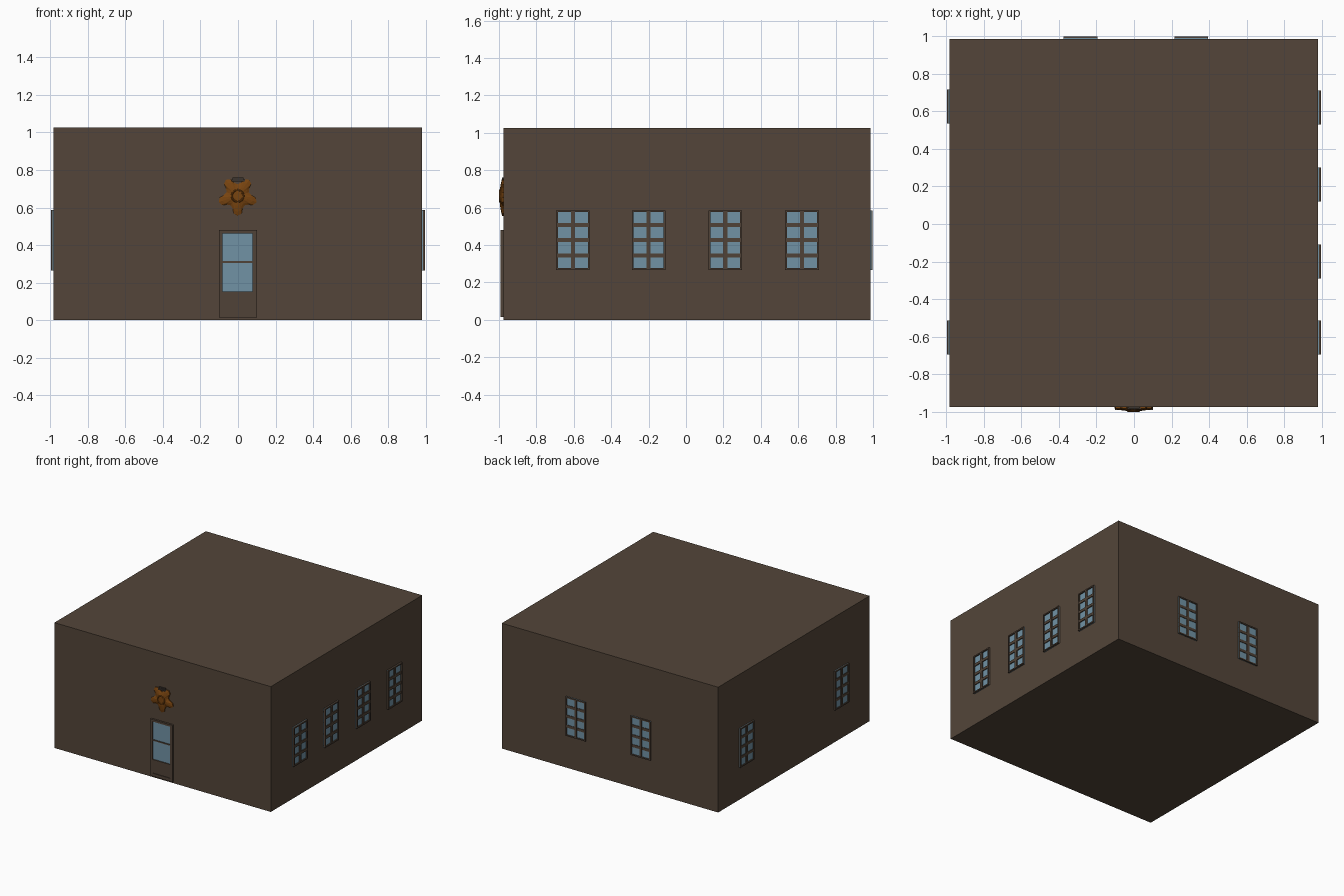
import bpy, bmesh, math
from mathutils import Matrix, Vector

if "Cube" in bpy.data.objects:
    bpy.data.objects.remove(bpy.data.objects["Cube"])


def material(name, rgb):
    m = bpy.data.materials.new(name)
    m.diffuse_color = (*rgb, 1)
    m.use_nodes = True
    m.node_tree.nodes["Principled BSDF"].inputs["Base Color"].default_value = m.diffuse_color
    return m


WALL = material("brown wall", (0.087, 0.060, 0.041))
FRAME = material("dark brown frame", (0.080, 0.055, 0.038))
GLASS = material("blue glass", (0.165, 0.290, 0.375))
BADGE = material("copper brown", (0.190, 0.058, 0.005))
PIN = material("dark grey metal", (0.045, 0.035, 0.028))

X0, X1, Y0, Y1, TOP = -0.982, 0.980, -0.975, 0.986, 1.027


def boxes(name, parts, loc=(0, 0, 0), turn=0):
    """One object made of boxes: (x0, x1, y0, y1, z0, z1, material)."""
    bm = bmesh.new()
    mats = []
    for x0, x1, y0, y1, z0, z1, mat in parts:
        if mat not in mats:
            mats.append(mat)
        size = Matrix.Diagonal((x1 - x0, y1 - y0, z1 - z0, 1))
        mid = Matrix.Translation(((x0 + x1) / 2, (y0 + y1) / 2, (z0 + z1) / 2))
        made = bmesh.ops.create_cube(bm, size=1, matrix=mid @ size)
        for f in {f for v in made["verts"] for f in v.link_faces}:
            f.material_index = mats.index(mat)
    return finish(name, bm, mats, loc, turn)


def finish(name, bm, mats, loc=(0, 0, 0), turn=0):
    bmesh.ops.recalc_face_normals(bm, faces=bm.faces)
    me = bpy.data.meshes.new(name)
    bm.to_mesh(me)
    bm.free()
    for m in mats:
        me.materials.append(m)
    ob = bpy.data.objects.new(name, me)
    ob.location = loc
    ob.rotation_euler.z = math.radians(turn)
    bpy.context.collection.objects.link(ob)
    return ob


# Main block of the building
boxes("building_block", [(X0, X1, Y0, Y1, 0, TOP, WALL)])


# Eight-pane window, facing -y before it is turned
def window(name, loc, turn, depth):
    w, h, edge, bar = 0.09, 0.16, 0.010, 0.022
    parts = [(-w, w, -0.005, 0, -h, h, GLASS)]
    for s in (-1, 1):
        a, b = sorted((s * w, s * (w - edge)))
        parts.append((a, b, -depth, 0, -h, h, FRAME))
        a, b = sorted((s * h, s * (h - edge)))
        parts.append((-w + edge, w - edge, -depth, 0, a, b, FRAME))
    parts.append((-bar / 2, bar / 2, -depth + 0.002, 0, -h + edge, h - edge, FRAME))
    for i in (-1, 0, 1):
        z = i * 0.081
        parts.append((-w + edge, w - edge, -depth + 0.003, 0, z - bar / 2, z + bar / 2, FRAME))
    boxes(name, parts, loc, turn)


Z = 0.426
for i, y in enumerate((-0.605, -0.20, 0.21, 0.62)):
    window(f"right_window_{i + 1}", (X1, y, Z), 90, 0.015)
for i, y in enumerate((-0.605, 0.625)):
    window(f"left_window_{i + 1}", (X0, y, Z), -90, 0.013)
for i, x in enumerate((-0.285, 0.305)):
    window(f"back_window_{i + 1}", (x, Y1, Z), 180, 0.012)

# Door with two-part glass above a sunk lower panel
F = Y0 - 0.016
boxes("front_door", [
    (-0.1, -0.083, F, Y0, 0.015, 0.48, FRAME),
    (0.078, 0.1, F, Y0, 0.015, 0.48, FRAME),
    (-0.083, 0.078, F, Y0, 0.463, 0.48, FRAME),
    (-0.083, 0.078, F, Y0, 0.125, 0.153, FRAME),
    (-0.083, 0.078, F, Y0, 0.015, 0.04, FRAME),
    (-0.083, 0.078, F + 0.005, Y0, 0.04, 0.125, FRAME),
    (-0.083, 0.078, F + 0.003, Y0, 0.305, 0.315, FRAME),
    (-0.083, 0.078, F + 0.008, Y0, 0.153, 0.463, GLASS),
])

# Domed star badge, one point down
CX, CZ = -0.002, 0.662
outline = []
for arm in range(5):
    mid = -90 + 72 * arm
    for da, r in ((-36, 0.062), (-20, 0.075), (-13, 0.096), (0, 0.106), (13, 0.096), (20, 0.075)):
        a = math.radians(mid + da)
        outline.append((r * math.cos(a), r * math.sin(a)))
bm = bmesh.new()
rings = []
for scale, y in ((1, Y0), (1, Y0 - 0.008), (0.8, Y0 - 0.014), (0.5, Y0 - 0.019), (0.25, Y0 - 0.021)):
    rings.append([bm.verts.new((CX + x * scale, y, CZ + z * scale)) for x, z in outline])
n = len(outline)
for a, b in zip(rings, rings[1:]):
    for i in range(n):
        j = (i + 1) % n
        bm.faces.new((a[i], a[j], b[j], b[i]))
bm.faces.new(rings[0])
bm.faces.new(rings[-1])
finish("star_badge", bm, [BADGE])

# Raised ring in the middle of the badge
bpy.ops.mesh.primitive_torus_add(major_segments=24, minor_segments=8, major_radius=0.031,
                                 minor_radius=0.005, location=(CX, Y0 - 0.020, CZ),
                                 rotation=(math.pi / 2, 0, 0))
ring = bpy.context.object
ring.name = "badge_ring"
ring.data.materials.append(BADGE)

# Small metal pin at the top of the badge
boxes("badge_pin", [(-0.034, 0.036, Y0 - 0.012, Y0, 0.738, 0.750, PIN),
                    (-0.028, 0.028, Y0 - 0.008, Y0, 0.750, 0.760, PIN)])
